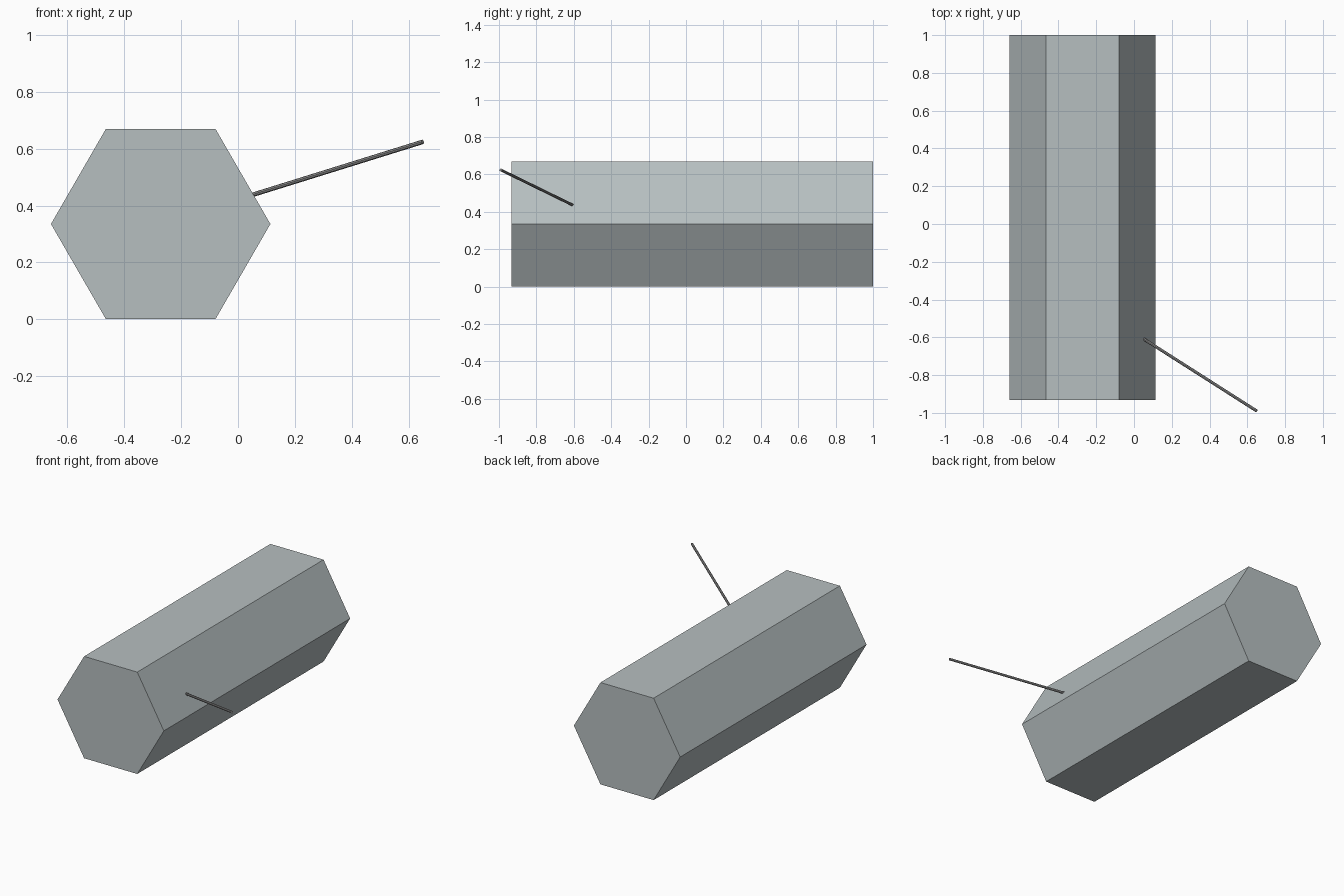
import bpy
from math import pi
from mathutils import Matrix, Vector

if "Cube" in bpy.data.objects:
    bpy.data.objects.remove(bpy.data.objects["Cube"], do_unlink=True)


def material(name, colour):
    mat = bpy.data.materials.new(name)
    mat.use_nodes = True
    mat.diffuse_color = colour
    mat.node_tree.nodes["Principled BSDF"].inputs["Base Color"].default_value = colour
    return mat


def prism(name, start, end, radius, sides, mat, spin=0.0):
    """Flat-sided bar running from start to end."""
    start, end = Vector(start), Vector(end)
    axis = end - start
    bpy.ops.mesh.primitive_cylinder_add(vertices=sides, radius=radius, depth=axis.length)
    obj = bpy.context.object
    obj.name = name
    obj.data.transform(Matrix.Rotation(spin, 4, "Z"))
    obj.rotation_euler = axis.to_track_quat("Z", "Y").to_euler()
    obj.location = (start + end) / 2
    obj.data.materials.append(mat)
    return obj


grey = material("cool grey", (0.47, 0.52, 0.53, 1))
dark_grey = material("rod grey", (0.30, 0.30, 0.30, 1))

# Six-sided body with flat top and bottom
prism("hexagonal_body", (-0.272, -0.932, 0.335), (-0.272, 1, 0.335), 0.386, 6, grey, pi / 6)

# Thin rod rising out of the left upper face
prism("thin_rod", (0.03, -0.595, 0.431), (0.65, -0.99, 0.624), 0.008, 8, dark_grey)
